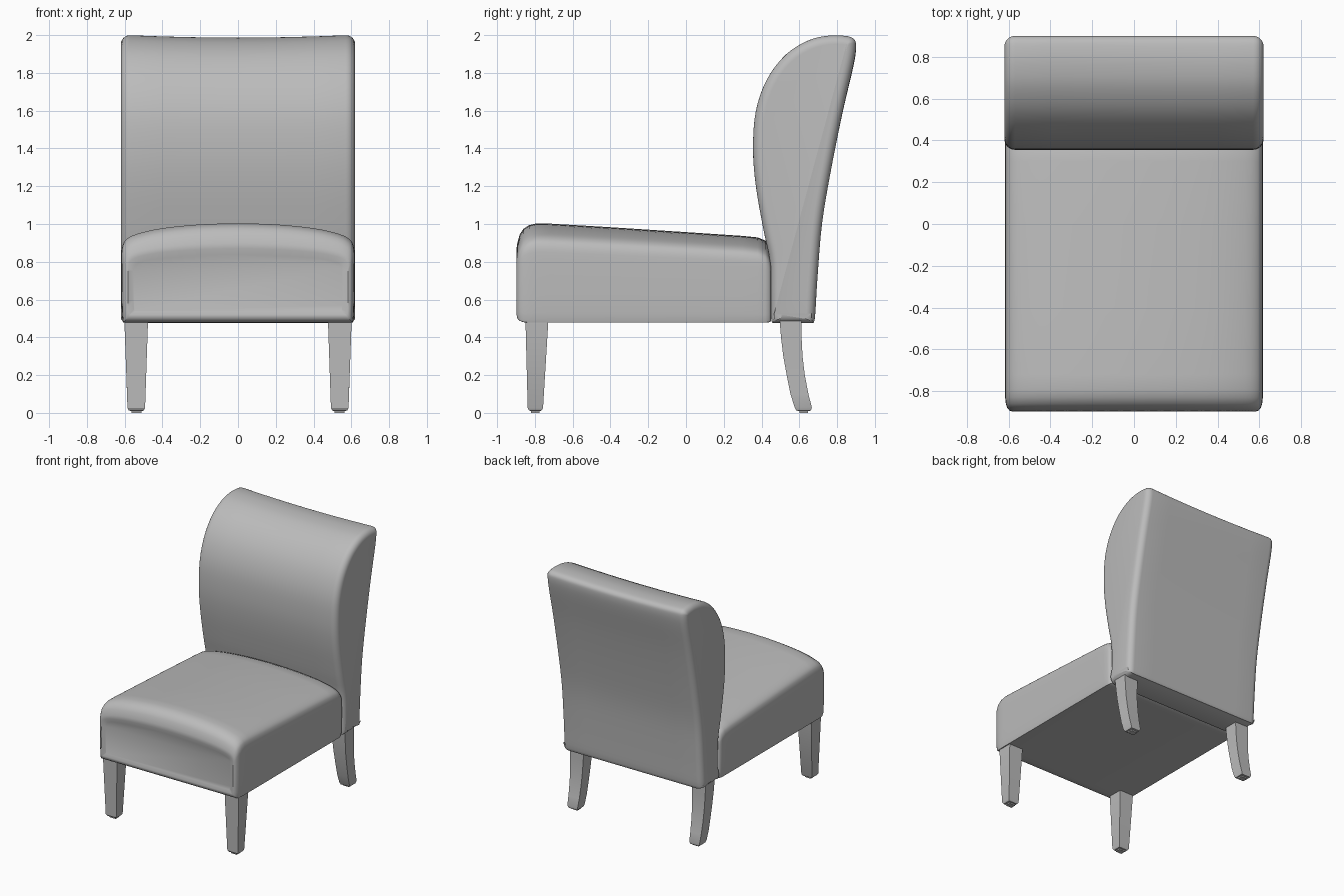
import bpy, bmesh, math
from mathutils import Vector

if "Cube" in bpy.data.objects:
    bpy.data.objects.remove(bpy.data.objects["Cube"])

grey = bpy.data.materials.new("plain grey")
grey.diffuse_color = (0.5, 0.5, 0.5, 1)
grey.use_nodes = True
grey.node_tree.nodes["Principled BSDF"].inputs["Base Color"].default_value = grey.diffuse_color


def loft(name, rings, angle=40):
    """Skin a list of closed rings of equal length and cap both ends."""
    bm = bmesh.new()
    vr = [[bm.verts.new(p) for p in r] for r in rings]
    n = len(vr[0])
    for a, b in zip(vr, vr[1:]):
        for i in range(n):
            j = (i + 1) % n
            bm.faces.new((a[i], a[j], b[j], b[i]))
    bm.faces.new(vr[0][::-1])
    bm.faces.new(vr[-1])
    bmesh.ops.recalc_face_normals(bm, faces=bm.faces)
    me = bpy.data.meshes.new(name)
    bm.to_mesh(me)
    bm.free()
    me.materials.append(grey)
    ob = bpy.data.objects.new(name, me)
    bpy.context.collection.objects.link(ob)
    bpy.ops.object.select_all(action='DESELECT')
    ob.select_set(True)
    bpy.context.view_layer.objects.active = ob
    bpy.ops.object.shade_smooth_by_angle(angle=math.radians(angle))
    return ob


def smooth(pts, steps):
    """Catmull-Rom curve through an open list of 2D points."""
    p = [Vector(q) for q in pts]
    p = [2 * p[0] - p[1]] + p + [2 * p[-1] - p[-2]]
    out = []
    for i in range(1, len(p) - 2):
        a, b, c, d = p[i - 1:i + 3]
        for k in range(steps):
            t = k / steps
            out.append(0.5 * (2 * b + (c - a) * t + (2 * a - 5 * b + 4 * c - d) * t * t
                              + (3 * b - a - 3 * c + d) * t ** 3))
    return out + [p[-2]]


def inset(poly, d):
    """Move a clockwise 2D outline inwards by d."""
    out = []
    for i, p in enumerate(poly):
        t = (poly[(i + 1) % len(poly)] - poly[i - 1]).normalized()
        out.append(p + Vector((t.y, -t.x)) * d)
    return out


# backrest: side profile lofted across the width with rounded ends
profile = smooth([(0.47, 0.475), (0.452, 0.49), (0.45, 0.62), (0.445, 0.8), (0.41, 0.97),
                  (0.37, 1.2), (0.355, 1.4), (0.37, 1.6), (0.43, 1.77), (0.53, 1.9),
                  (0.65, 1.975), (0.76, 2.0), (0.85, 1.997), (0.89, 1.98), (0.9, 1.94),
                  (0.885, 1.84), (0.83, 1.6), (0.77, 1.3), (0.72, 1.0), (0.695, 0.7),
                  (0.682, 0.5), (0.665, 0.475)], 4)
W, R = 0.62, 0.05
half = [(W - R + R * math.sin(t), R * (1 - math.cos(t)))
        for t in (math.pi / 2 * k / 6 for k in range(6, -1, -1))]
half += [(0.4, 0), (0.2, 0)]
stations = [(-x, d) for x, d in half] + [(0, 0)] + half[::-1]
rings = []
for x, d in stations:
    ring = []
    for y, z in inset(profile, d):
        sag = 0.015 * (1 - (x / W) ** 2) * max(0, z - 1) ** 2
        ring.append((x, y, z - sag))
    rings.append(ring)
loft("backrest", rings)

# seat: domed cross-section lofted front to back, (x, relative height)
right = smooth([(0.6, 0.0), (0.612, 0.03), (0.617, 0.3), (0.617, 0.65), (0.612, 0.77),
                (0.59, 0.84), (0.53, 0.895), (0.4, 0.95), (0.2, 0.988), (0, 1)], 3)
section = right + [Vector((-p.x, p.y)) for p in right[-2::-1]]
# (y, width factor, bottom z, top z)
seat_rings = [(-0.885, 0.90, 0.54, 0.84), (-0.897, 0.945, 0.52, 0.87), (-0.893, 0.965, 0.50, 0.90),
              (-0.88, 0.982, 0.487, 0.945), (-0.86, 0.993, 0.48, 0.975), (-0.83, 0.999, 0.478, 0.994),
              (-0.79, 1, 0.478, 1.004), (-0.72, 1, 0.478, 1.002), (-0.4, 1, 0.478, 0.983),
              (0, 1, 0.478, 0.957), (0.3, 1, 0.478, 0.937), (0.38, 1, 0.478, 0.929),
              (0.42, 0.998, 0.478, 0.912), (0.44, 0.99, 0.48, 0.885), (0.45, 0.97, 0.485, 0.84)]
loft("seat", [[(p.x * s, y, zb + p.y * (zt - zb)) for p in section]
              for y, s, zb, zt in seat_rings])


# legs: square sections (z, x min, x max, y min, y max), mirrored
def legs(name, secs):
    for side, m in (("right", 1), ("left", -1)):
        loft(f"{name}_{side}", [[(m * x0, y0, z), (m * x1, y0, z), (m * x1, y1, z), (m * x0, y1, z)]
                                for z, x0, x1, y0, y1 in secs], 30)


legs("front_leg", [(0.50, 0.476, 0.602, -0.85, -0.728), (0.025, 0.492, 0.585, -0.838, -0.757),
                   (0.012, 0.5, 0.577, -0.83, -0.765), (0.01, 0.51, 0.563, -0.82, -0.775),
                   (0.0, 0.51, 0.563, -0.82, -0.775)])
legs("back_leg", [(0.50, 0.478, 0.602, 0.495, 0.612), (0.4, 0.482, 0.598, 0.503, 0.612),
                  (0.3, 0.486, 0.594, 0.515, 0.617), (0.2, 0.489, 0.591, 0.533, 0.629),
                  (0.1, 0.492, 0.588, 0.553, 0.648), (0.03, 0.495, 0.585, 0.575, 0.666),
                  (0.012, 0.5, 0.578, 0.584, 0.662), (0.01, 0.51, 0.563, 0.6, 0.645),
                  (0.0, 0.51, 0.563, 0.6, 0.645)])
